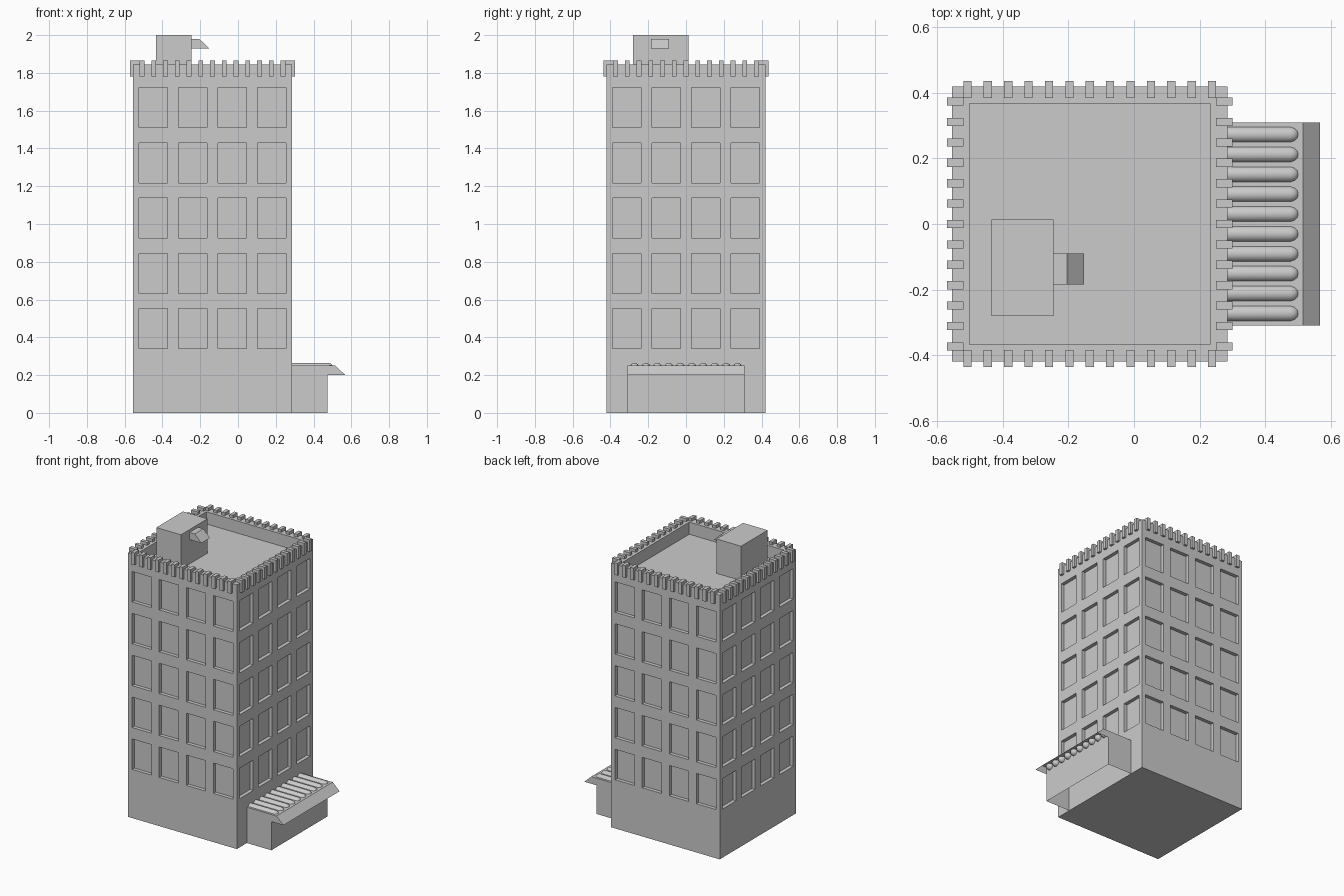
import bpy, bmesh, math
from mathutils import Matrix

if "Cube" in bpy.data.objects:
    bpy.data.objects.remove(bpy.data.objects["Cube"])

CX, H, TOP = -0.135, 0.42, 1.845      # tower centre x, half width, parapet top
FLOOR = 1.76                          # roof floor inside the parapet


def finish(bm, name):
    bmesh.ops.recalc_face_normals(bm, faces=bm.faces)
    me = bpy.data.meshes.new(name)
    bm.to_mesh(me)
    bm.free()
    ob = bpy.data.objects.new(name, me)
    bpy.context.collection.objects.link(ob)
    return ob


def add_box(bm, lo, hi, turn=Matrix()):
    size = [b - a for a, b in zip(lo, hi)]
    mid = [(a + b) / 2 for a, b in zip(lo, hi)]
    m = turn @ Matrix.Translation(mid) @ Matrix.Diagonal((*size, 1))
    return bmesh.ops.create_cube(bm, size=1, matrix=m)['verts']


def prism(name, profile, y0, y1, skip=()):
    """Extrude an xz profile along y; sides listed in skip stay open."""
    bm = bmesh.new()
    a = [bm.verts.new((x, y0, z)) for x, z in profile]
    b = [bm.verts.new((x, y1, z)) for x, z in profile]
    bm.faces.new(a)
    bm.faces.new(b[::-1])
    n = len(profile)
    for i in range(n):
        if i not in skip:
            j = (i + 1) % n
            bm.faces.new((a[i], b[i], b[j], a[j]))
    return finish(bm, name)


# the four sides of the tower as rotations about its axis
SIDES = [Matrix.Translation((CX, 0, 0)) @ Matrix.Rotation(k * math.pi / 2, 4, 'Z')
         for k in range(4)]

# tower body
bm = bmesh.new()
add_box(bm, (CX - H, -H, 0), (CX + H, H, TOP))
tower = finish(bm, "tower")

# window recesses and roof well
bm = bmesh.new()
add_box(bm, (CX - 0.367, -0.367, FLOOR), (CX + 0.367, 0.367, 2.1))
for side in SIDES:
    for col in range(4):
        for row in range(5):
            x = (col - 1.5) * 0.2095
            z = 0.34 + row * 0.2925
            add_box(bm, (x - 0.075, -H - 0.05, z), (x + 0.075, -H + 0.025, z + 0.212), side)
cutter = finish(bm, "window_cutter")
cutter.hide_render = True
mod = tower.modifiers.new("windows", 'BOOLEAN')
mod.operation = 'DIFFERENCE'
mod.solver = 'EXACT'
mod.object = cutter
bpy.context.view_layer.objects.active = tower
bpy.ops.object.modifier_apply(modifier=mod.name)
bpy.data.objects.remove(cutter)

# parapet teeth
bm = bmesh.new()
for side in SIDES:
    for i in range(13):
        x = (i - 6) * 0.0622
        add_box(bm, (x - 0.0125, -H - 0.016, 1.78), (x + 0.0125, -H + 0.035, 1.865), side)
finish(bm, "parapet_teeth")

# rooftop stair house with its small awning
bm = bmesh.new()
add_box(bm, (-0.435, -0.28, FLOOR), (-0.245, 0.013, 2.0))
finish(bm, "stair_house")
prism("stair_awning", [(-0.245, 1.93), (-0.153, 1.93), (-0.205, 1.98), (-0.245, 1.98)],
      -0.185, -0.09)

# entrance porch, open at the bottom and below the canopy
prism("porch", [(0.285, 0), (0.475, 0), (0.475, 0.25), (0.285, 0.25)], -0.31, 0.31, skip=(0,))
prism("porch_canopy", [(0.475, 0.2), (0.568, 0.2), (0.515, 0.25), (0.475, 0.25)],
      -0.31, 0.31, skip=(0, 3))

# rounded roof ribs on the porch
bm = bmesh.new()
SEG = 16
RINGS = [(0.28, 0.025), (0.478, 0.025), (0.490, 0.0215), (0.498, 0.015), (0.502, 0.007)]
for i in range(10):
    y = (i - 4.5) * 0.0606
    rings = []
    for x, r in RINGS:
        rings.append([bm.verts.new((x, y + r * math.cos(t), 0.24 + r * math.sin(t)))
                      for t in (2 * math.pi * k / SEG for k in range(SEG))])
    for a, b in zip(rings, rings[1:]):
        for k in range(SEG):
            j = (k + 1) % SEG
            bm.faces.new((a[k], a[j], b[j], b[k]))
    bm.faces.new(rings[0])
    bm.faces.new(rings[-1])
ribs = finish(bm, "porch_roof_ribs")
bpy.ops.object.select_all(action='DESELECT')
ribs.select_set(True)
bpy.context.view_layer.objects.active = ribs
bpy.ops.object.shade_smooth_by_angle(angle=math.radians(50))
